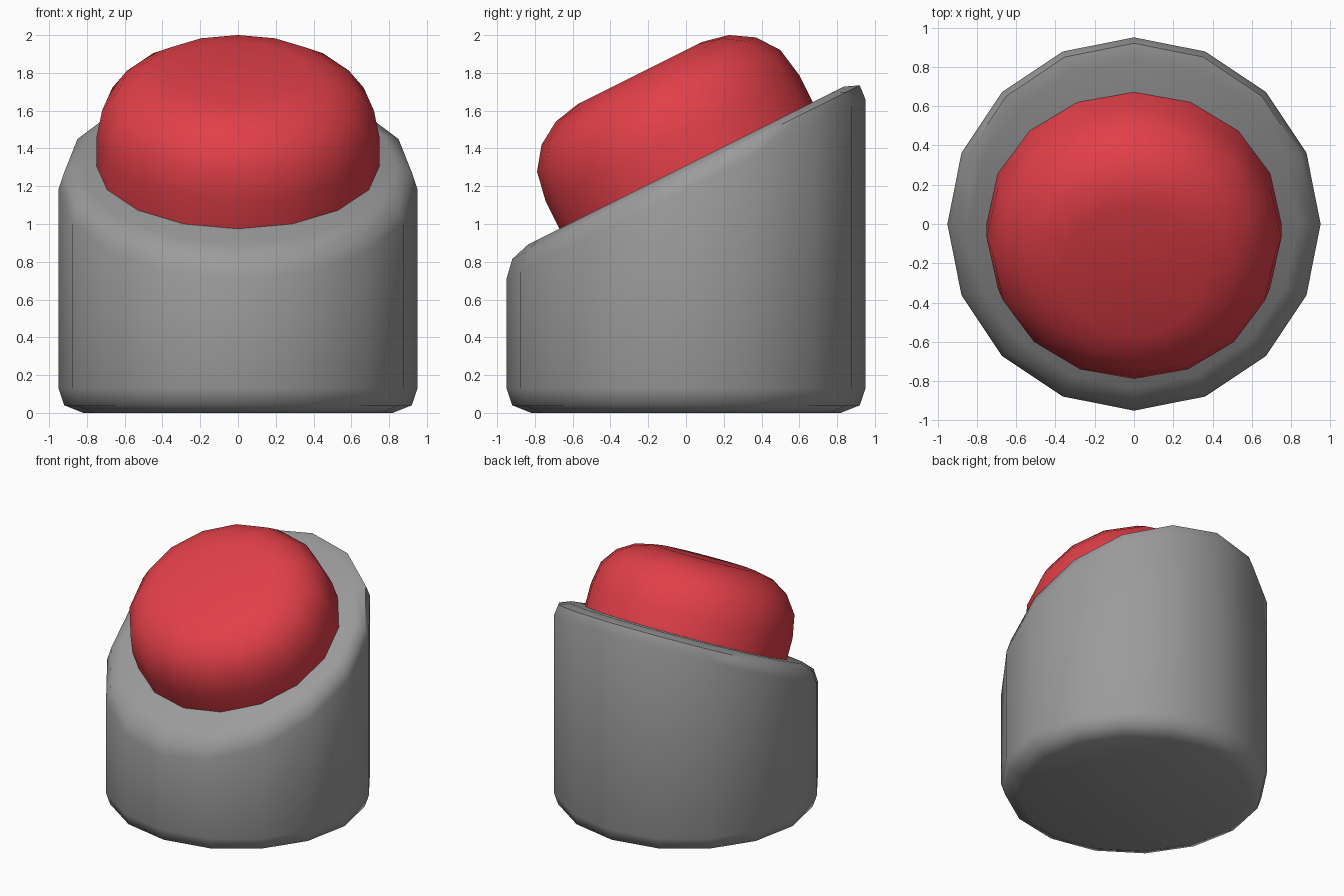
import bpy, bmesh, math
from mathutils import Matrix

if "Cube" in bpy.data.objects:
    bpy.data.objects.remove(bpy.data.objects["Cube"])

SIDES = 16
SLOPE = 0.5
TILT = math.atan(SLOPE)


def material(name, rgb):
    m = bpy.data.materials.new(name)
    m.diffuse_color = (*rgb, 1)
    m.use_nodes = True
    m.node_tree.nodes["Principled BSDF"].inputs["Base Color"].default_value = m.diffuse_color
    return m


def lathe(name, profile, mat):
    """Closed 16-sided loft; each ring is (radius, z, slope along y)."""
    bm = bmesh.new()
    rings = []
    for r, z, slope in profile:
        ring = []
        for i in range(SIDES):
            a = 2 * math.pi * i / SIDES
            x, y = r * math.cos(a), r * math.sin(a)
            ring.append(bm.verts.new((x, y, z + slope * y)))
        rings.append(ring)
    for lo, hi in zip(rings, rings[1:]):
        for i in range(SIDES):
            j = (i + 1) % SIDES
            bm.faces.new((lo[i], lo[j], hi[j], hi[i]))
    bm.faces.new(rings[0][::-1])
    bm.faces.new(rings[-1])
    me = bpy.data.meshes.new(name)
    bm.to_mesh(me)
    bm.free()
    me.materials.append(mat)
    ob = bpy.data.objects.new(name, me)
    bpy.context.collection.objects.link(ob)
    bpy.ops.object.select_all(action='DESELECT')
    ob.select_set(True)
    bpy.context.view_layer.objects.active = ob
    bpy.ops.object.shade_smooth_by_angle(angle=math.radians(60))
    return ob


grey = material("housing grey", (0.33, 0.33, 0.33))
red = material("button red", (0.76, 0.05, 0.065))

# Housing: rounded foot, straight wall, sloped rim with rounded edge
lathe("housing", [
    (0.82, 0.0, 0), (0.92, 0.04, 0), (0.95, 0.13, 0),
    (0.95, 1.185, SLOPE), (0.92, 1.274, SLOPE), (0.835, 1.31, SLOPE),
], grey)

# Button cap: domed profile with flat top, tilted to sit on the slope
cap = lathe("button_cap", [
    (0.75, -0.03, 0), (0.75, 0.16, 0), (0.72, 0.323, 0),
    (0.635, 0.44, 0), (0.512, 0.516, 0), (0.367, 0.547, 0),
], red)
cap.data.transform(Matrix.Translation((0, 0, 1.31)) @ Matrix.Rotation(TILT, 4, 'X'))
